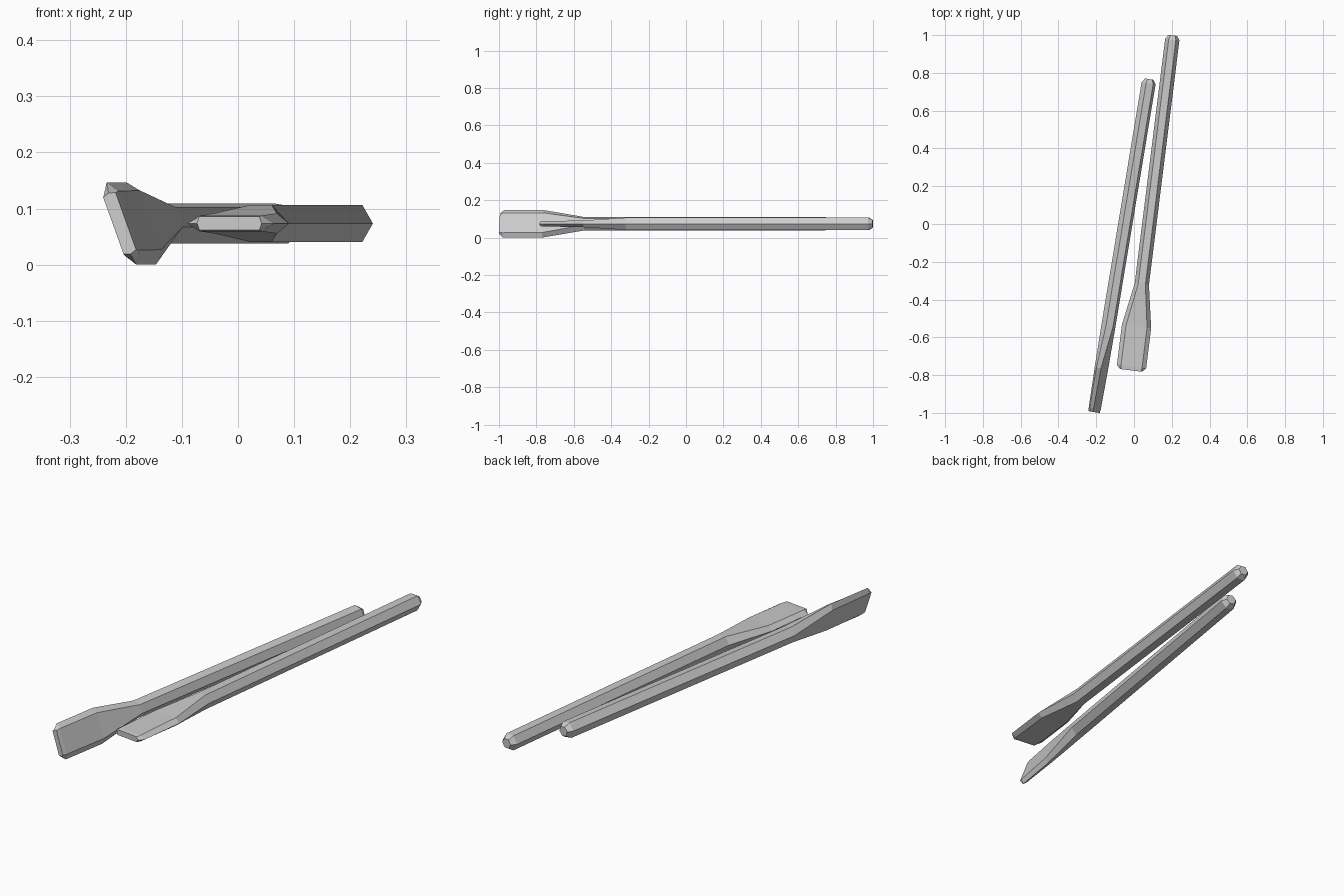
import bpy, bmesh
from math import sin, cos, radians
from mathutils import Matrix

if "Cube" in bpy.data.objects:
    bpy.data.objects.remove(bpy.data.objects["Cube"])

LENGTH = 1.787
CENTRE_Z = 0.0735

# Cross-sections: distance along oar, half width, half flat width, half thickness
SECTIONS = [
    (0.0, 0.058, 0.054, 0.012),              # blade tip
    (0.02, 0.078, 0.056, 0.014),
    (0.235, 0.078, 0.056, 0.018),            # blade shoulder
    (0.46, 0.038, 0.019, 0.033),             # shaft start
    (LENGTH - 0.022, 0.038, 0.019, 0.033),
    (LENGTH, 0.023, 0.0115, 0.02),           # handle end
]


def make_oar(name, tip, yaw, roll):
    bm = bmesh.new()
    rings = []
    for s, w, f, t in SECTIONS:
        pts = [(w, 0), (f, t), (-f, t), (-w, 0), (-f, -t), (f, -t)]
        rings.append([bm.verts.new((x, s, z)) for x, z in pts])
    for a, b in zip(rings, rings[1:]):
        for i in range(6):
            j = (i + 1) % 6
            bm.faces.new((a[i], a[j], b[j], b[i]))
    bm.faces.new(rings[0])
    bm.faces.new(rings[-1])
    bmesh.ops.recalc_face_normals(bm, faces=bm.faces)
    mesh = bpy.data.meshes.new(name)
    # roll about the shaft, then aim it in plan
    bm.transform(Matrix.Rotation(radians(-yaw), 4, 'Z') @ Matrix.Rotation(radians(-roll), 4, 'Y'))
    bm.to_mesh(mesh)
    bm.free()
    obj = bpy.data.objects.new(name, mesh)
    obj.location = (tip[0], tip[1], CENTRE_Z)
    bpy.context.collection.objects.link(obj)
    return obj


# Flat-lying oar and the one rolled onto its blade edge
make_oar("flat_oar", (-0.0155, -0.775), 7.1, 0)
make_oar("tilted_oar", (-0.211, -0.996), 9.4, 110)
